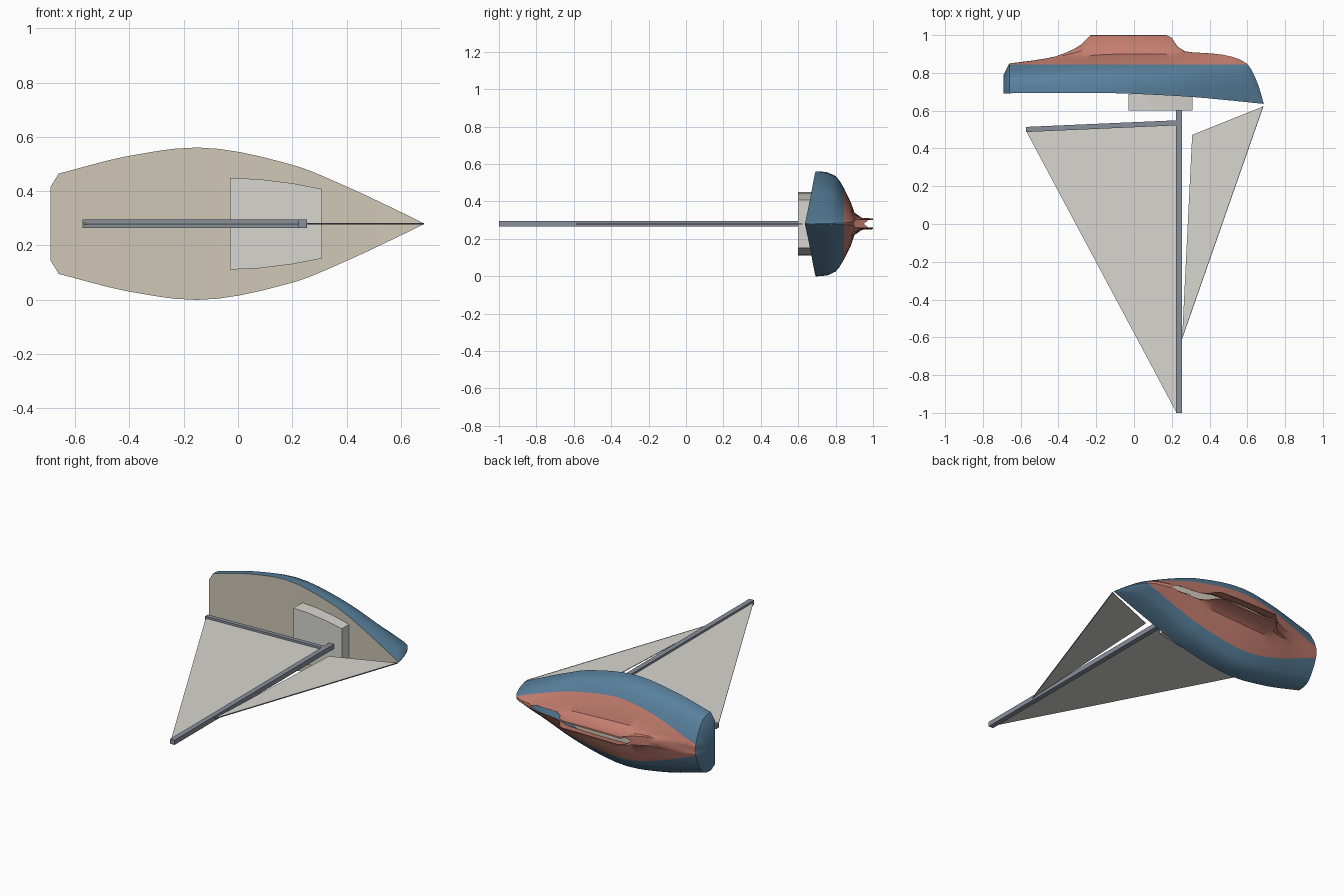
import bpy, bmesh, math

if "Cube" in bpy.data.objects:
    bpy.data.objects.remove(bpy.data.objects["Cube"])

CZ = 0.28  # height of the boat's symmetry plane (boat lies on its side, its "up" is -y)


def material(name, rgb):
    m = bpy.data.materials.new(name)
    m.diffuse_color = (*rgb, 1)
    m.use_nodes = True
    m.node_tree.nodes["Principled BSDF"].inputs["Base Color"].default_value = m.diffuse_color
    return m


BLUE = material("blue_paint", (0.10, 0.22, 0.34))
RED = material("red_bottom_paint", (0.56, 0.21, 0.16))
TAN = material("deck_tan", (0.62, 0.57, 0.47))
WHITE = material("sail_white", (0.68, 0.67, 0.63))
METAL = material("spar_grey", (0.25, 0.28, 0.33))


def finish(name, bm, mats, mirror=False):
    bmesh.ops.recalc_face_normals(bm, faces=bm.faces)
    me = bpy.data.meshes.new(name)
    bm.to_mesh(me)
    bm.free()
    ob = bpy.data.objects.new(name, me)
    bpy.context.collection.objects.link(ob)
    ob.location.z = CZ
    for m in mats:
        me.materials.append(m)
    if mirror:
        mod = ob.modifiers.new("mirror", 'MIRROR')
        mod.use_axis = (False, False, True)
        mod.merge_threshold = 0.0005
    return ob


def prism(name, outline, half, mat):
    """Extrude an x-y outline symmetrically about the boat's centre plane."""
    bm = bmesh.new()
    f = bm.faces.new([bm.verts.new((x, y, -half)) for x, y in outline])
    ext = bmesh.ops.extrude_face_region(bm, geom=[f])
    bmesh.ops.translate(bm, vec=(0, 0, 2 * half),
                        verts=[v for v in ext['geom'] if isinstance(v, bmesh.types.BMVert)])
    return finish(name, bm, [mat])


def sample(table, x, smooth=True):
    """Interpolate (x, value) pairs, linear or cubic."""
    n = len(table)
    for i in range(n - 1):
        (x0, a), (x1, b) = table[i], table[i + 1]
        if x <= x1 + 1e-9:
            h = x1 - x0
            t = (x - x0) / h
            if not smooth:
                return a + (b - a) * t

            def slope(j):
                p, q = table[max(j - 1, 0)], table[min(j + 1, n - 1)]
                return (q[1] - p[1]) / (q[0] - p[0])
            return ((2*t**3 - 3*t**2 + 1) * a + (t**3 - 2*t*t + t) * h * slope(i)
                    + (3*t*t - 2*t**3) * b + (t**3 - t*t) * h * slope(i + 1))
    return table[-1][1]


# Hull lines: half beam, sheer, canoe-body bottom and keel bottom
BEAM = [(-.66, .185), (-.4, .25), (-.12, .28), (.2, .217), (.4, .137), (.6, .043), (.685, .001)]
SHEER = [(-.69, .692), (-.2, .694), (0, .689), (.3, .673), (.5, .655), (.685, .636)]
BODY = [(-.66, .85), (-.5, .868), (-.35, .89), (-.1, .908), (.3, .908), (.42, .902),
        (.52, .885), (.6, .848), (.635, .79), (.66, .73), (.685, .642)]
KEEL = [(-.66, .85), (-.5, .87), (-.4, .89), (-.32, .925), (-.28, .95), (-.23, 1), (.17, 1),
        (.2, .985), (.23, .94), (.27, .914), (.3, .908)]
SECTION = [(1, 0), (.995, .15), (.98, .3), (.91, .5), (.82, .6), (.68, .71), (.43, .87), (.22, .96)]

xs = [-.66, -.6, -.54, -.48, -.42, -.37, -.32, -.28, -.255, -.23, -.15, -.07, .01, .09, .17, .2,
      .23, .27, .32, .37, .42, .47, .52, .56, .6, .62, .64, .66, .673, .685]


def ring(x, w, d, b, k):
    pts = [(x, d + f * (b - d), w * u) for u, f in SECTION]
    kw = min(.032, .12 * w)
    slit = .02 if -.26 < x < .43 else 0      # underside is open along the keel
    pts += [(x, b + .35 * (k - b), kw), (x, k - .001, max(slit, kw * .9)), (x, k, slit)]
    return pts


# The first ring is the narrowed transom
rings = [ring(-.69, .137, .692, .79, .79)]
for x in xs:
    b = sample(BODY, x)
    k = max(b, sample(KEEL, x, False)) if x < .3 else b
    rings.append(ring(x, sample(BEAM, x), sample(SHEER, x), b, k))

# Hull
bm = bmesh.new()
rv = [[bm.verts.new(p) for p in r] for r in rings]
for a, b in zip(rv, rv[1:]):
    for i in range(len(a) - 1):
        bm.faces.new((a[i], a[i + 1], b[i + 1], b[i]))
bm.faces.new(rv[0] + [bm.verts.new((-.69, .692, 0))])
bmesh.ops.bisect_plane(bm, geom=bm.verts[:] + bm.edges[:] + bm.faces[:],
                       plane_co=(0, .845, 0), plane_no=(0, 1, 0))
for f in bm.faces:
    f.material_index = int(f.calc_center_median().y > .845)
hull = finish("hull", bm, [BLUE, RED], mirror=True)
# Outward normals for the open half shell
bm = bmesh.new()
bm.from_mesh(hull.data)
if sum(f.normal.z * f.calc_area() for f in bm.faces) < 0:
    bmesh.ops.reverse_faces(bm, faces=bm.faces)
bm.to_mesh(hull.data)
bm.free()
bpy.context.view_layer.objects.active = hull
hull.select_set(True)
bpy.ops.object.shade_smooth_by_angle(angle=math.radians(35))

# Deck
bm = bmesh.new()
rows = [[bm.verts.new((r[0][0], r[0][1], s * r[0][2])) for s in (-1, 1)] for r in rings]
for a, b in zip(rows, rows[1:]):
    f = bm.faces.new((a[0], b[0], b[1], a[1]))
    f.normal_update()
    if f.normal.y > 0:
        f.normal_flip()
finish("deck", bm, [TAN])

# Cabin with gently curved sides
bm = bmesh.new()
side = [(-.03, .169), (.08, .164), (.2, .149), (.31, .128)]
f = bm.faces.new([bm.verts.new((x, .60, z)) for x, z in side]
                 + [bm.verts.new((x, .60, -z)) for x, z in reversed(side)])
ext = bmesh.ops.extrude_face_region(bm, geom=[f])
bmesh.ops.translate(bm, vec=(0, .088, 0),
                    verts=[v for v in ext['geom'] if isinstance(v, bmesh.types.BMVert)])
finish("cabin", bm, [WHITE])

# Spars, sails and forestay
prism("mast", [(.222, -1), (.254, -1), (.254, .605), (.222, .605)], .015, METAL)
prism("boom", [(-.572, .487), (.225, .522), (.225, .549), (-.572, .514)], .015, METAL)
prism("main_sail", [(.223, -.995), (.223, .525), (-.57, .49)], .002, WHITE)
prism("jib_sail", [(.255, -.6), (.683, .622), (.308, .472)], .002, WHITE)
prism("forestay", [(.252, -.605), (.256, -.605), (.685, .622), (.681, .624)], .003, METAL)
